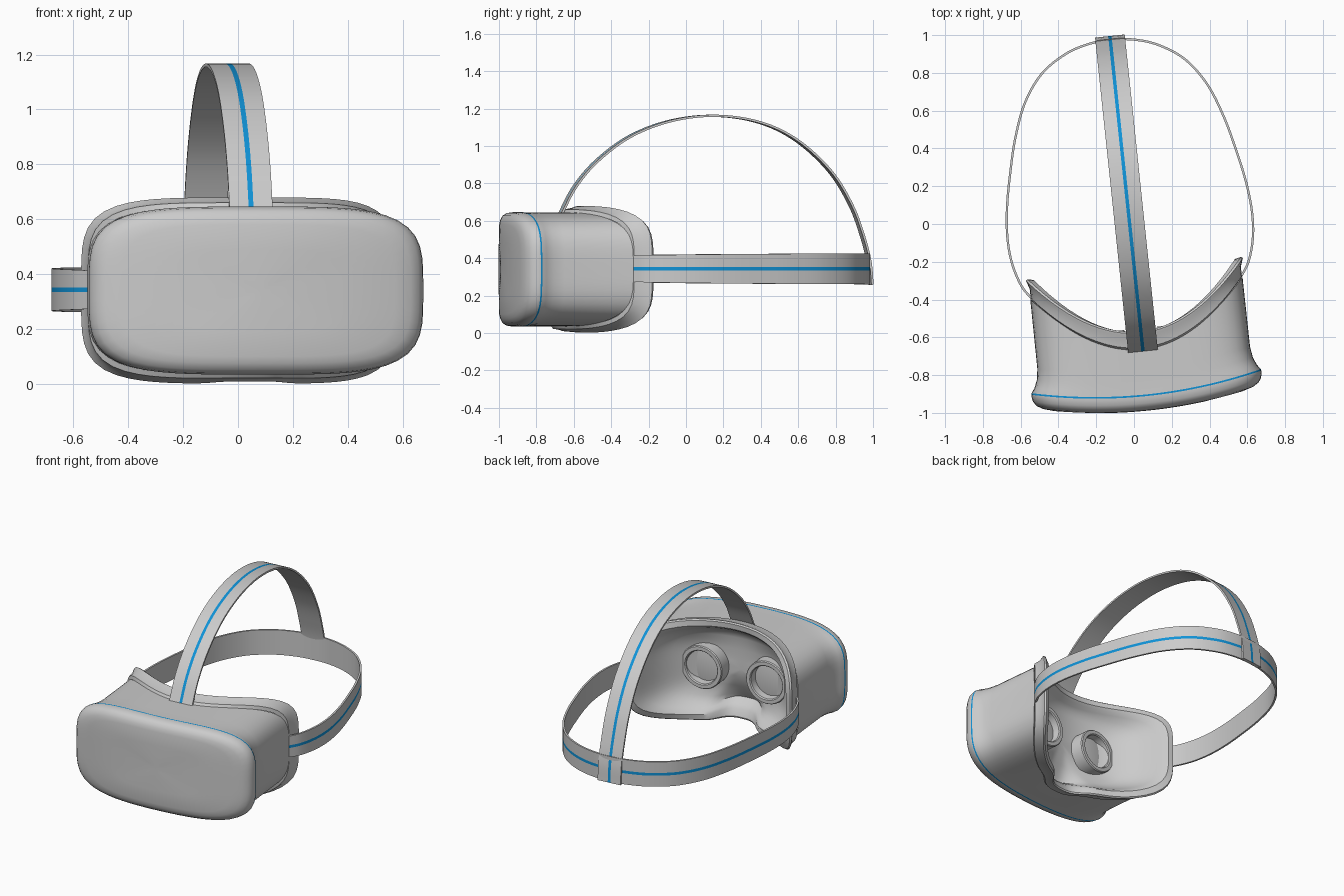
import bpy, bmesh, math
from mathutils import Matrix, Vector

cube = bpy.data.objects.get("Cube")
if cube:
    bpy.data.objects.remove(cube, do_unlink=True)

TURN = Matrix.Rotation(math.radians(6), 4, 'Z') @ Matrix.Translation((-0.023, 0, 0))
MID_Z = 0.34


def material(name, rgb):
    m = bpy.data.materials.new(name)
    m.use_nodes = True
    m.diffuse_color = (*rgb, 1)
    m.node_tree.nodes["Principled BSDF"].inputs["Base Color"].default_value = (*rgb, 1)
    return m


GREY = material("light_grey", (0.6, 0.6, 0.6))
BLUE = material("stripe_blue", (0.005, 0.29, 0.68))


def finish(name, bm, angle=35):
    bmesh.ops.recalc_face_normals(bm, faces=bm.faces)
    bm.transform(TURN)
    mesh = bpy.data.meshes.new(name)
    bm.to_mesh(mesh)
    bm.free()
    for m in (GREY, BLUE):
        mesh.materials.append(m)
    ob = bpy.data.objects.new(name, mesh)
    bpy.context.collection.objects.link(ob)
    bpy.ops.object.select_all(action='DESELECT')
    ob.select_set(True)
    bpy.context.view_layer.objects.active = ob
    bpy.ops.object.shade_smooth_by_angle(angle=math.radians(angle))


def outline(hw, hh, v_mid, v_side, nose=0.0, power=4, count=96):
    """Rounded-rectangle ring, bowed along its width, with an optional nose notch."""
    pts = []
    for i in range(count):
        a = 2 * math.pi * i / count
        c, s = math.cos(a), math.sin(a)
        r = (abs(c / hw) ** power + abs(s / hh) ** power) ** (-1 / power)
        x, z = r * c, r * s
        y = v_mid + (v_side - v_mid) * (x / hw) ** 2
        if z < 0:
            w = math.exp(-(x / 0.14) ** 4) * -z / hh
            y -= 0.11 * nose * w
            z += 0.035 * nose ** 4 * w
        pts.append(Vector((x, y, z + MID_Z)))
    return pts


def loft(bm, rings, stripe=-1, cap_start=False, cap_end=False):
    loops = [[bm.verts.new(p) for p in ring] for ring in rings]
    for k, (a, b) in enumerate(zip(loops, loops[1:])):
        for i in range(len(a)):
            j = (i + 1) % len(a)
            f = bm.faces.new((a[i], a[j], b[j], b[i]))
            f.material_index = int(k == stripe)
    for wanted, loop in ((cap_start, loops[0]), (cap_end, loops[-1])):
        if wanted:
            hub = bm.verts.new(sum((v.co for v in loop), Vector()) / len(loop))
            for i in range(len(loop)):
                bm.faces.new((loop[i], loop[(i + 1) % len(loop)], hub))


# Visor shell: domed front plate, blue seam, waisted body
FRONT, BOW = -0.99, 0.07
shell = [(0.06, 0.03, 0), (0.3, 0.15, 0), (0.5, 0.24, 0.002), (0.56, 0.265, 0.008),
         (0.59, 0.288, 0.02), (0.607, 0.301, 0.04), (0.612, 0.305, 0.065),
         (0.612, 0.306, 0.077), (0.610, 0.306, 0.086), (0.592, 0.305, 0.115),
         (0.575, 0.305, 0.16), (0.566, 0.305, 0.22)]
rings = [outline(w, h, FRONT + d, FRONT + d + BOW * (w / 0.61) ** 2) for w, h, d in shell]
rings += [outline(0.565, 0.305, -0.66, -0.34, 0.5), outline(0.53, 0.28, -0.67, -0.36, 0.6)]
bm = bmesh.new()
loft(bm, rings, stripe=7, cap_start=True)
finish("visor_shell", bm)

# Face cushion: outer lip, flat rim and inner cup
cushion = [(0.55, 0.30, -0.67, -0.35, 0.5), (0.562, 0.32, -0.655, -0.335, 0.5),
           (0.562, 0.328, -0.61, -0.285, 0.6), (0.572, 0.336, -0.59, -0.255, 0.65),
           (0.577, 0.339, -0.577, -0.24, 0.7), (0.568, 0.332, -0.568, -0.232, 0.75),
           (0.535, 0.298, -0.570, -0.24, 0.9), (0.52, 0.283, -0.585, -0.27, 1),
           (0.505, 0.268, -0.61, -0.31, 1), (0.47, 0.245, -0.635, -0.40, 0.9),
           (0.40, 0.21, -0.645, -0.52, 0.7), (0.25, 0.13, -0.65, -0.62, 0.3),
           (0.1, 0.05, -0.65, -0.645, 0)]
bm = bmesh.new()
loft(bm, [outline(*c, power=4.6) for c in cushion], cap_end=True)
finish("face_cushion", bm)

# Eyepieces: a tube with a recessed lens on each side
for side, x in (("left", 0.225), ("right", -0.225)):
    bm = bmesh.new()
    tube = [(0.142, -0.70), (0.142, -0.56), (0.137, -0.553), (0.114, -0.553),
            (0.108, -0.56), (0.104, -0.605), (0.05, -0.598)]
    loft(bm, [[Vector((x + r * math.cos(t * math.pi / 24), y,
                       MID_Z + r * math.sin(t * math.pi / 24))) for t in range(48)]
              for r, y in tube], cap_end=True)
    finish(side + "_eyepiece", bm)


def smooth_path(points, steps=8):
    """Catmull-Rom curve through 2D points."""
    p = [Vector(q) for q in points]
    p = [2 * p[0] - p[1]] + p + [2 * p[-1] - p[-2]]
    out = []
    for a, b, c, d in zip(p, p[1:], p[2:], p[3:]):
        for k in range(steps):
            t = k / steps
            out.append(0.5 * (2 * b + (c - a) * t + (2 * a - 5 * b + 4 * c - d) * t * t
                              + (3 * b - a - 3 * c + d) * t ** 3))
    return out + [p[-2]]


def strap(name, points, place, half_width, thick=0.012, stripe=0.009):
    """Flat band along a path; place(p, across) gives its 3D position."""
    path = smooth_path(points)
    sections = []
    bm = bmesh.new()
    for i, p in enumerate(path):
        d = (path[min(i + 1, len(path) - 1)] - path[max(i - 1, 0)]).normalized()
        inner = p + Vector((d.y, -d.x)) * thick
        w = half_width(i / (len(path) - 1))
        across = (-w, -stripe, stripe, w)
        sections.append([bm.verts.new(place(p, a)) for a in across]
                        + [bm.verts.new(place(inner, a)) for a in reversed(across)])
    for a, b in zip(sections, sections[1:]):
        for k in range(8):
            f = bm.faces.new((a[k], a[(k + 1) % 8], b[(k + 1) % 8], b[k]))
            f.material_index = int(k == 1)
    bm.faces.new(sections[0])
    bm.faces.new(sections[-1])
    finish(name, bm)


# Side strap: mirrored half path around the back of the head
half = [(0.555, -0.35), (0.61, -0.265), (0.647, -0.14), (0.657, 0.0), (0.642, 0.16),
        (0.607, 0.335), (0.56, 0.52), (0.49, 0.70), (0.385, 0.845), (0.25, 0.936), (0.12, 0.978)]
loop = [(-x, y) for x, y in half] + [(0, 0.988)] + half[::-1]
strap("side_strap", loop, lambda p, a: (p.x, p.y, 0.343 + a),
      lambda t: 0.069 + 0.014 * math.sin(math.pi * t) ** 0.7)

# Top strap: arch from the visor over the head, lapped over the side strap at the back
arch = [(-0.68, 0.635), (-0.6, 0.785), (-0.48, 0.925), (-0.3, 1.057), (-0.08, 1.14),
        (0.16, 1.167), (0.4, 1.131), (0.6, 1.035), (0.78, 0.87), (0.895, 0.685),
        (0.96, 0.51), (0.992, 0.38), (1.003, 0.258)]
strap("top_strap", arch, lambda p, a: (a, p.x, p.y), lambda t: 0.079)
